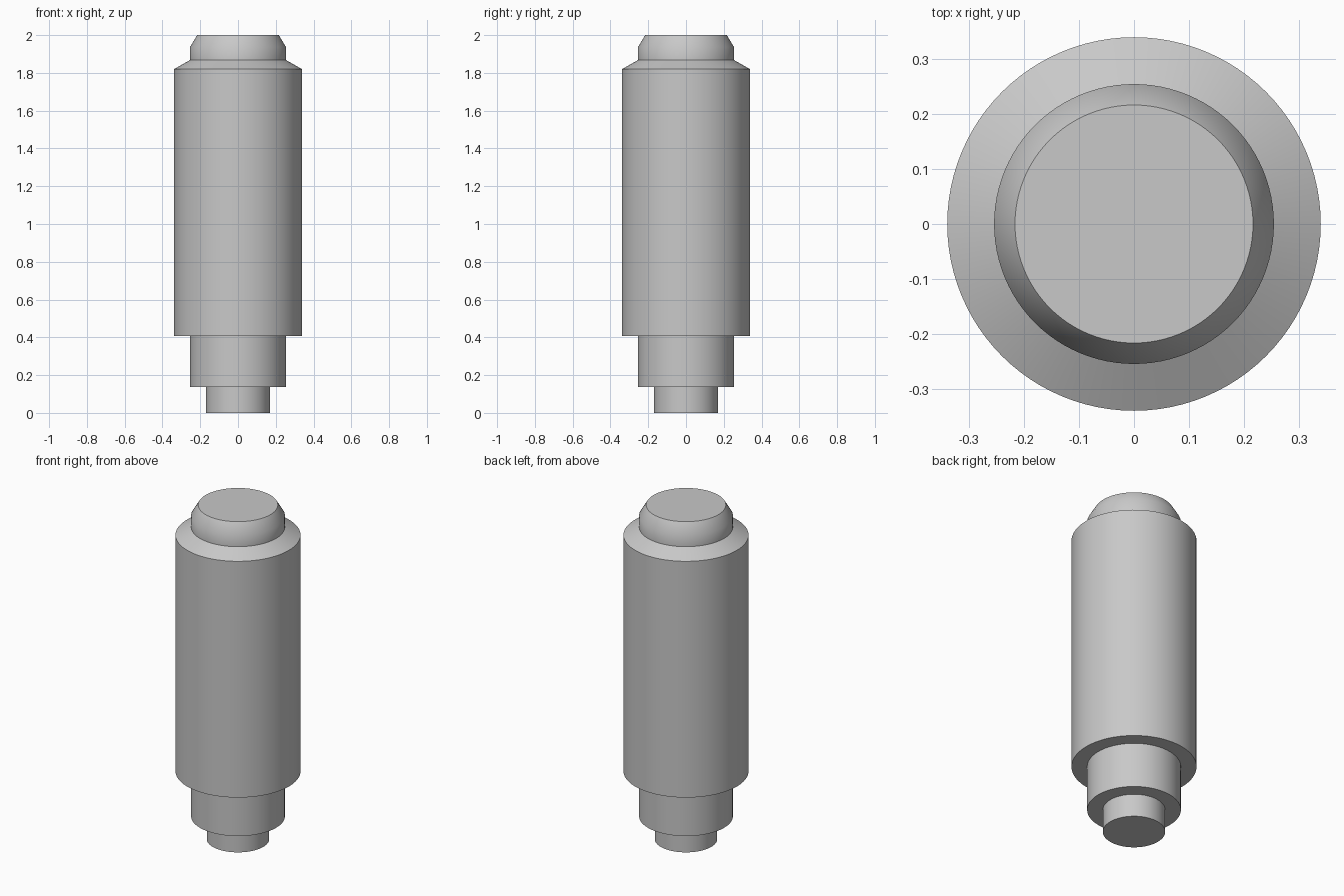
import bpy
import bmesh
import math
from mathutils import Vector

SEGMENTS = 96
FOOT_R, COLLAR_R, BODY_R, TOP_R = 0.169, 0.254, 0.339, 0.216
COLLAR_Z, BODY_Z, SHOULDER_Z, NECK_Z, CHAMFER_Z, TOP_Z = 0.137, 0.407, 1.82, 1.868, 1.937, 2.0

cube = bpy.data.objects.get("Cube")
if cube:
    bpy.data.objects.remove(cube, do_unlink=True)

# Single plain metal colour
grey = (0.58, 0.58, 0.58, 1.0)
metal = bpy.data.materials.new("plain_grey")
metal.use_nodes = True
metal.diffuse_color = grey
metal.node_tree.nodes["Principled BSDF"].inputs["Base Color"].default_value = grey


def turned_part(name, profile):
    """Spin a (radius, height) profile, listed from bottom to top, around z."""
    bm = bmesh.new()
    verts = [bm.verts.new((r, 0, z)) for r, z in profile]
    edges = [bm.edges.new(pair) for pair in zip(verts, verts[1:])]
    bmesh.ops.spin(bm, geom=verts + edges, cent=Vector(), axis=(0, 0, 1),
                   angle=math.tau, steps=SEGMENTS, use_duplicate=False)
    bmesh.ops.remove_doubles(bm, verts=bm.verts[:], dist=0.0001)

    # Close the exposed flat ends
    for level in (0, TOP_Z):
        rim = [e for e in bm.edges if e.is_boundary
               and all(abs(v.co.z - level) < 0.0001 for v in e.verts)]
        if rim:
            bmesh.ops.contextual_create(bm, geom=rim)

    # Point every face outward
    for face in bm.faces:
        face.normal_update()
        centre = face.calc_center_median()
        flat = abs(face.normal.z) > 0.99
        outward = Vector((0, 0, 1 if centre.z > 1 else -1)) if flat \
            else Vector((centre.x, centre.y, 0))
        if face.normal.dot(outward) < 0:
            face.normal_flip()

    mesh = bpy.data.meshes.new(name)
    bm.to_mesh(mesh)
    bm.free()
    mesh.materials.append(metal)
    part = bpy.data.objects.new(name, mesh)
    bpy.context.collection.objects.link(part)
    bpy.ops.object.select_all(action="DESELECT")
    part.select_set(True)
    bpy.context.view_layer.objects.active = part
    bpy.ops.object.shade_smooth_by_angle(angle=math.radians(40))


# Narrow pin at the bottom
turned_part("foot_pin", [(FOOT_R, 0), (FOOT_R, COLLAR_Z)])

# Stepped collar
turned_part("lower_collar", [(FOOT_R, COLLAR_Z), (COLLAR_R, COLLAR_Z), (COLLAR_R, BODY_Z)])

# Main barrel with sloping shoulder
turned_part("main_body", [(COLLAR_R, BODY_Z), (BODY_R, BODY_Z),
                          (BODY_R, SHOULDER_Z), (COLLAR_R, NECK_Z)])

# Chamfered top cap
turned_part("top_cap", [(COLLAR_R, NECK_Z), (COLLAR_R, CHAMFER_Z), (TOP_R, TOP_Z)])
